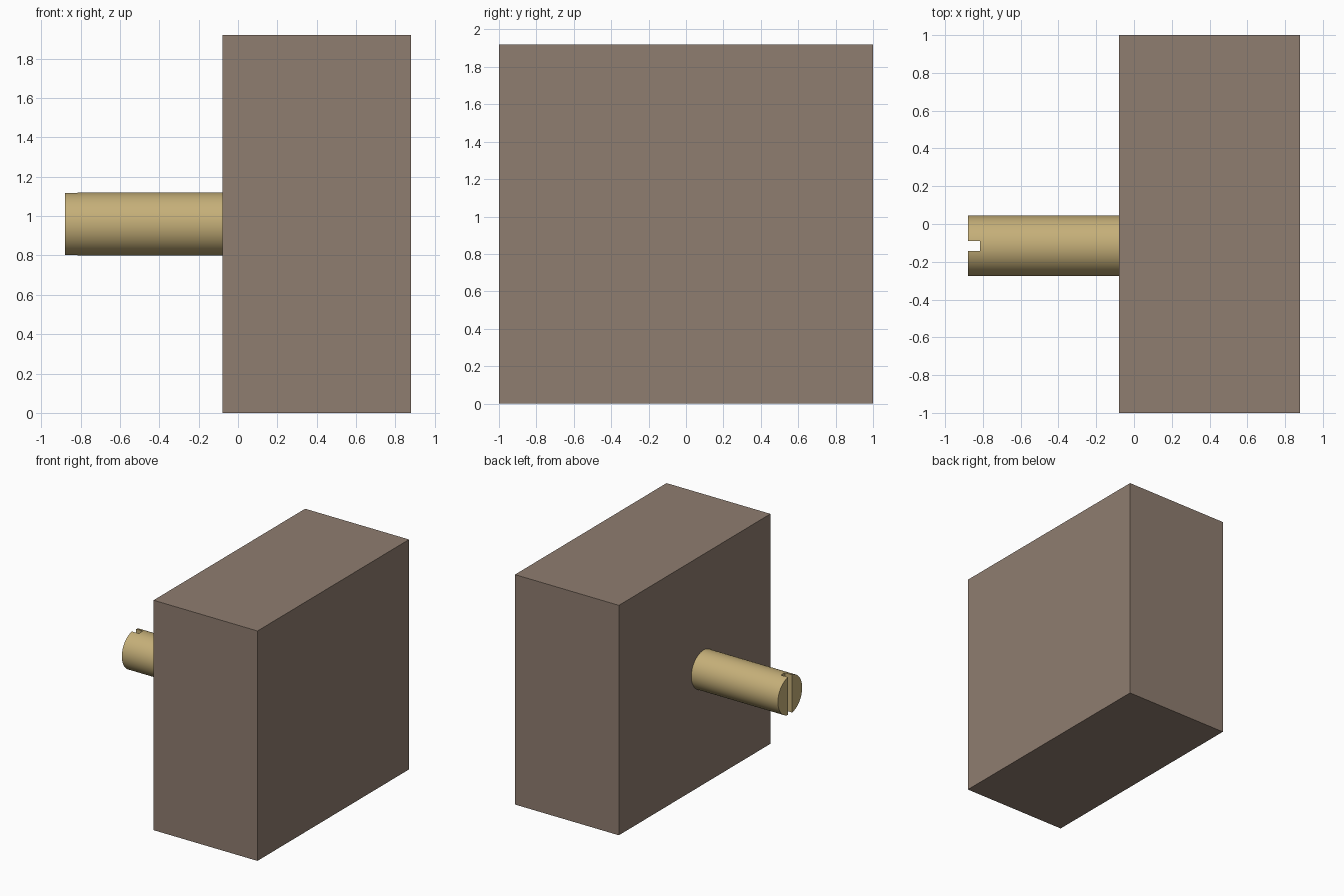
import bpy, math

if "Cube" in bpy.data.objects:
    bpy.data.objects.remove(bpy.data.objects["Cube"])

BOX_X0, BOX_X1 = -0.08, 0.88
SHAFT_X0, SHAFT_Y, SHAFT_Z, SHAFT_R = -0.88, -0.116, 0.96, 0.16
SLOT_DEPTH, SLOT_WIDTH = 0.065, 0.053


def material(name, rgb):
    mat = bpy.data.materials.new(name)
    mat.diffuse_color = (*rgb, 1.0)
    mat.use_nodes = True
    mat.node_tree.nodes["Principled BSDF"].inputs["Base Color"].default_value = mat.diffuse_color
    return mat


def block(name, lo, hi):
    centre = [(a + b) / 2 for a, b in zip(lo, hi)]
    bpy.ops.mesh.primitive_cube_add(size=1, location=centre)
    ob = bpy.context.object
    ob.name = name
    ob.scale = [b - a for a, b in zip(lo, hi)]
    bpy.ops.object.transform_apply(location=False, rotation=False, scale=True)
    return ob


brown = material("warm_brown", (0.275, 0.205, 0.160))
brass = material("pale_brass", (0.560, 0.430, 0.190))

# Plain rectangular housing
housing = block("housing", (BOX_X0, -1, 0), (BOX_X1, 1, 1.92))
housing.data.materials.append(brown)

# Round shaft out of the left side, ending flush on the housing
bpy.ops.mesh.primitive_cylinder_add(
    vertices=64, radius=SHAFT_R, depth=BOX_X0 - SHAFT_X0,
    location=((SHAFT_X0 + BOX_X0) / 2, SHAFT_Y, SHAFT_Z),
    rotation=(0, math.pi / 2, 0))
shaft = bpy.context.object
shaft.name = "shaft"
shaft.data.materials.append(brass)

# Upright screwdriver slot across the shaft end
cutter = block("slot_cutter",
               (SHAFT_X0 - 0.1, SHAFT_Y - SLOT_WIDTH / 2, SHAFT_Z - 0.3),
               (SHAFT_X0 + SLOT_DEPTH, SHAFT_Y + SLOT_WIDTH / 2, SHAFT_Z + 0.3))
cutter.hide_render = True
cutter.data.materials.append(brass)

bpy.ops.object.select_all(action='DESELECT')
shaft.select_set(True)
bpy.context.view_layer.objects.active = shaft
cut = shaft.modifiers.new("slot", 'BOOLEAN')
cut.operation = 'DIFFERENCE'
cut.solver = 'EXACT'
cut.object = cutter
bpy.ops.object.modifier_apply(modifier=cut.name)
bpy.data.objects.remove(cutter)
bpy.ops.object.shade_smooth_by_angle(angle=math.radians(30))
